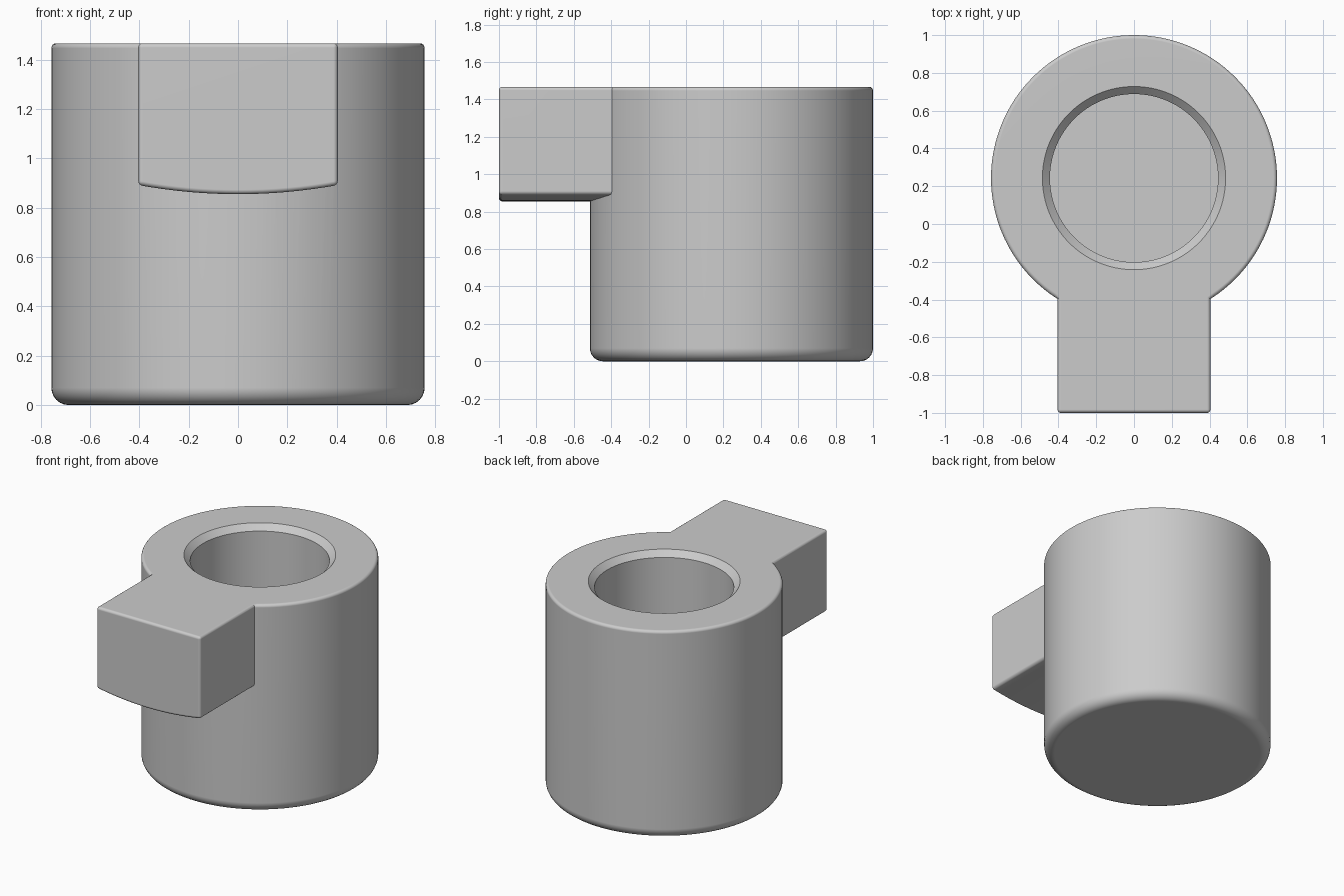
import bpy, bmesh
from math import sin, cos, pi, radians
from mathutils import Vector

old = bpy.data.objects.get("Cube")
if old:
    bpy.data.objects.remove(old, do_unlink=True)

RADIUS, CENTRE_Y, TOP = 0.757, 0.243, 1.467
HOLE, CHAMFER, FLOOR = 0.445, 0.04, 0.3
HALF_W, FRONT, BACK = 0.405, -1.0, -0.3

grey = bpy.data.materials.new("plain grey")
grey.use_nodes = True
grey.diffuse_color = (0.6, 0.6, 0.6, 1)
grey.node_tree.nodes["Principled BSDF"].inputs["Base Color"].default_value = (0.6, 0.6, 0.6, 1)


def make_object(name, bm):
    bmesh.ops.recalc_face_normals(bm, faces=bm.faces)
    mesh = bpy.data.meshes.new(name)
    bm.to_mesh(mesh)
    bm.free()
    mesh.materials.append(grey)
    obj = bpy.data.objects.new(name, mesh)
    bpy.context.collection.objects.link(obj)
    return obj


def fillet(r, z, size, start, steps=6):
    """Quarter-circle profile points around the centre (r, z)."""
    angles = [start + pi / 2 * i / steps for i in range(steps + 1)]
    return [(r + size * cos(a), z + size * sin(a)) for a in angles]


# Cup: one turned profile, outside and bore together
low, high = 0.07, 0.02
profile = [(0, 0)]
profile += fillet(RADIUS - low, low, low, -pi / 2)
profile += fillet(RADIUS - high, TOP - high, high, 0)
profile += [(HOLE + CHAMFER, TOP), (HOLE, TOP - CHAMFER), (HOLE, FLOOR), (0, FLOOR)]

bm = bmesh.new()
verts = [bm.verts.new((r, CENTRE_Y, z)) for r, z in profile]
edges = [bm.edges.new(pair) for pair in zip(verts, verts[1:])]
bmesh.ops.spin(bm, geom=verts + edges, cent=(0, CENTRE_Y, 0), axis=(0, 0, 1),
               angle=2 * pi, steps=128, use_duplicate=False)
bmesh.ops.remove_doubles(bm, verts=bm.verts, dist=0.0005)
cup = make_object("cup_with_handle", bm)

# Handle: block with a gently curved underside and softened edges
bm = bmesh.new()
steps = 16
section = [(HALF_W, TOP), (-HALF_W, TOP)]
for i in range(steps + 1):
    t = 2 * i / steps - 1
    section.append((HALF_W * t, 0.855 + 0.037 * t * t))
face = bm.faces.new([bm.verts.new((x, FRONT, z)) for x, z in section])
pushed = bmesh.ops.extrude_face_region(bm, geom=[face], use_keep_orig=True)
moved = [g for g in pushed["geom"] if isinstance(g, bmesh.types.BMVert)]
bmesh.ops.translate(bm, verts=moved, vec=Vector((0, BACK - FRONT, 0)))
bmesh.ops.recalc_face_normals(bm, faces=bm.faces)
sharp = [e for e in bm.edges if e.calc_face_angle(0) > 0.5
         and min(v.co.y for v in e.verts) < BACK - 0.01]
bmesh.ops.bevel(bm, geom=sharp, offset=0.018, segments=4, profile=0.5, affect='EDGES')
handle = make_object("handle_helper", bm)
handle.hide_render = True

# Join the two into one solid
union = cup.modifiers.new("join handle", 'BOOLEAN')
union.operation = 'UNION'
union.solver = 'EXACT'
union.object = handle
depsgraph = bpy.context.evaluated_depsgraph_get()
joined = bpy.data.meshes.new_from_object(cup.evaluated_get(depsgraph))
cup.modifiers.clear()
cup.data = joined
bpy.data.objects.remove(handle, do_unlink=True)

# Smooth the rounds and keep the flats flat
bpy.ops.object.select_all(action='DESELECT')
cup.select_set(True)
bpy.context.view_layer.objects.active = cup
bpy.ops.object.shade_smooth_by_angle(angle=radians(30))
weighted = cup.modifiers.new("flat faces", 'WEIGHTED_NORMAL')
weighted.keep_sharp = True
